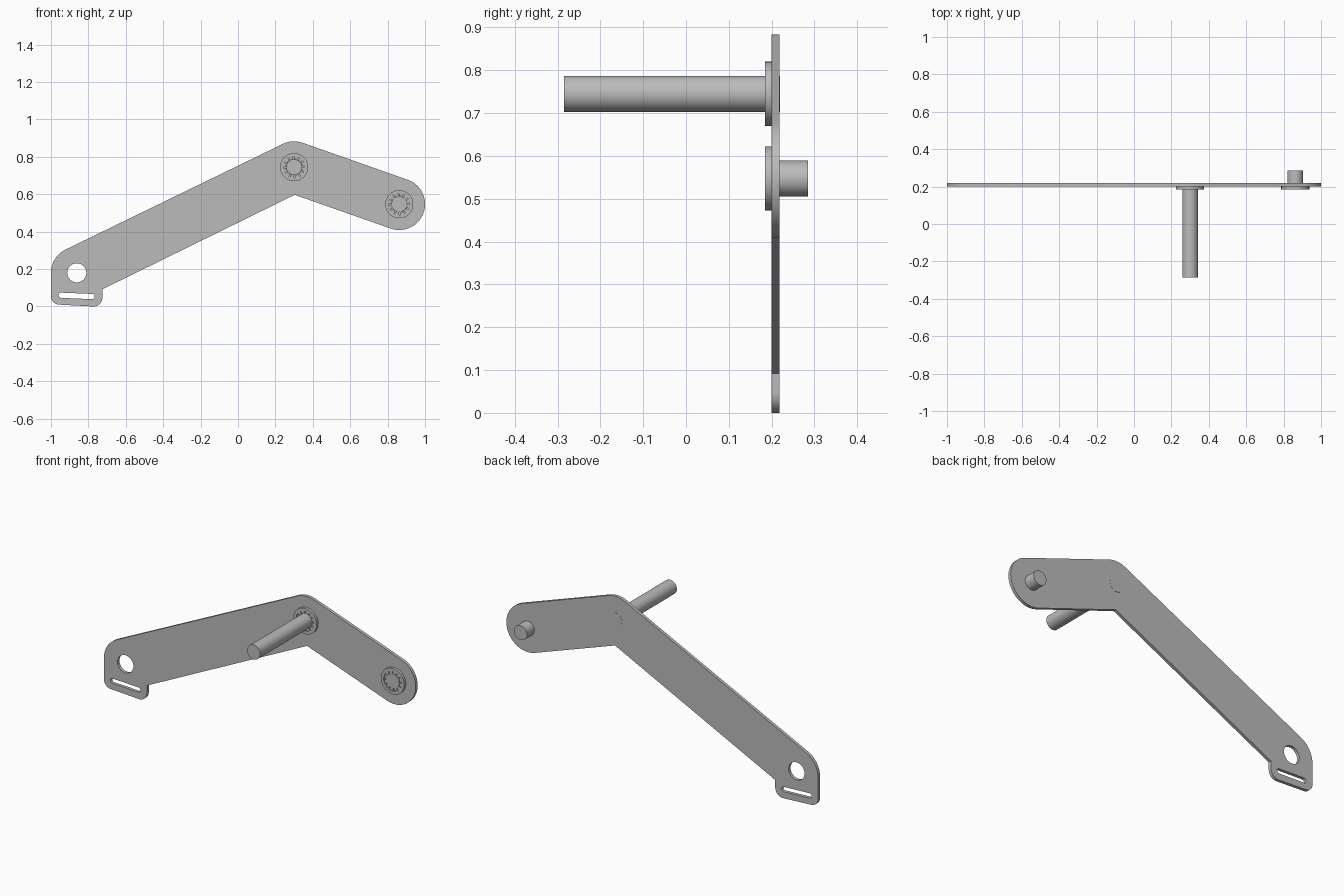
import bpy, bmesh
from math import sin, cos, pi, radians
from mathutils import Matrix, Vector

cube = bpy.data.objects.get("Cube")
if cube:
    bpy.data.objects.remove(cube, do_unlink=True)

GREY = (0.5, 0.5, 0.5, 1)
steel = bpy.data.materials.new("grey steel")
steel.use_nodes = True
steel.diffuse_color = GREY
steel.node_tree.nodes["Principled BSDF"].inputs["Base Color"].default_value = GREY

Y_FRONT, Y_BACK = 0.2, 0.218       # faces of the plate
FLANGE_Y = 0.185                   # front of the washers
ELBOW, TIP, FOOT = (0.3, 0.745), (0.862, 0.547), (-0.862, 0.18)
ARM_R, PIN_R = 0.138, 0.042


def arc(centre, r, start, end, steps=16):
    angles = [radians(start + (end - start) * i / steps) for i in range(steps + 1)]
    return [(centre[0] + r * cos(a), centre[1] + r * sin(a)) for a in angles]


def finish(obj):
    """Give a part its material and smooth its round faces."""
    obj.data.materials.clear()
    obj.data.materials.append(steel)
    bpy.ops.object.select_all(action="DESELECT")
    obj.select_set(True)
    bpy.context.view_layer.objects.active = obj
    bpy.ops.object.shade_smooth_by_angle(angle=radians(30))


def sheet(name, loops, y0, y1):
    """Extruded flat sheet from an outline and its holes, in x and z."""
    curve = bpy.data.curves.new(name, "CURVE")
    curve.dimensions = "2D"
    curve.fill_mode = "BOTH"
    curve.extrude = (y1 - y0) / 2
    for loop in loops:
        spline = curve.splines.new("POLY")
        spline.points.add(len(loop) - 1)
        for point, (x, z) in zip(spline.points, loop):
            point.co = (x, z, 0, 1)
        spline.use_cyclic_u = True
    source = bpy.data.objects.new(name + " outline", curve)
    bpy.context.collection.objects.link(source)
    bpy.context.view_layer.update()
    graph = bpy.context.evaluated_depsgraph_get()
    mesh = bpy.data.meshes.new_from_object(source.evaluated_get(graph))
    bpy.data.objects.remove(source, do_unlink=True)
    mesh.transform(Matrix.Translation((0, (y0 + y1) / 2, 0)) @ Matrix.Rotation(pi / 2, 4, "X"))
    bm = bmesh.new()
    bm.from_mesh(mesh)
    bmesh.ops.remove_doubles(bm, verts=bm.verts, dist=1e-5)
    bmesh.ops.recalc_face_normals(bm, faces=bm.faces)
    bm.to_mesh(mesh)
    bm.free()
    mesh.name = name
    obj = bpy.data.objects.new(name, mesh)
    bpy.context.collection.objects.link(obj)
    finish(obj)


def pin(name, centre, y0, y1):
    bpy.ops.mesh.primitive_cylinder_add(
        vertices=48, radius=PIN_R, depth=y1 - y0, rotation=(pi / 2, 0, 0),
        location=(centre[0], (y0 + y1) / 2, centre[1]))
    obj = bpy.context.object
    obj.name = name
    finish(obj)


def washer(name, centre):
    """Push-on washer: a flat rim with inner teeth gripping the pin."""
    rim = arc(centre, 0.075, 0, 352.5, 47)
    bore = arc(centre, 0.057, 0, 352.5, 47)
    sheet(name + "_rim", [rim, bore], FLANGE_Y, Y_FRONT)
    teeth, count = [], 12
    step = 360 / count
    for i in range(count):
        a = i * step
        teeth += arc(centre, 0.0575, a, a + step * 0.2, 1)
        teeth += arc(centre, PIN_R + 0.001, a + step * 0.2, a + step, 4)
    sheet(name + "_teeth", [arc(centre, 0.058, 0, 352.5, 47), teeth], FLANGE_Y + 0.005, Y_FRONT)


# Bent arm plate: rounded elbow, rounded tip and a foot tab
outline = (
    arc(FOOT, ARM_R, 180, 116)
    + arc(ELBOW, ARM_R, 116, 70.5)
    + arc(TIP, ARM_R, 70.5, -109.5, 32)
    + [(0.303, 0.597), (-0.725, 0.092)]
    + arc((-0.773, 0.048), 0.048, 0, -93, 10)
    + arc((-0.955, 0.055), 0.045, -93, -180, 10)
)
round_hole = arc(FOOT, 0.051, 0, 352.5, 47)
slot = arc((-0.945, 0.06), 0.014, 87, 267, 10) + arc((-0.78, 0.053), 0.014, -93, 87, 10)
sheet("arm_plate", [outline, round_hole, slot], Y_FRONT, Y_BACK)

# Pins and their washers
pin("long_pin", ELBOW, -0.285, Y_BACK + 0.001)
pin("short_pin", TIP, FLANGE_Y + 0.002, 0.285)
washer("elbow_washer", ELBOW)
washer("tip_washer", TIP)
